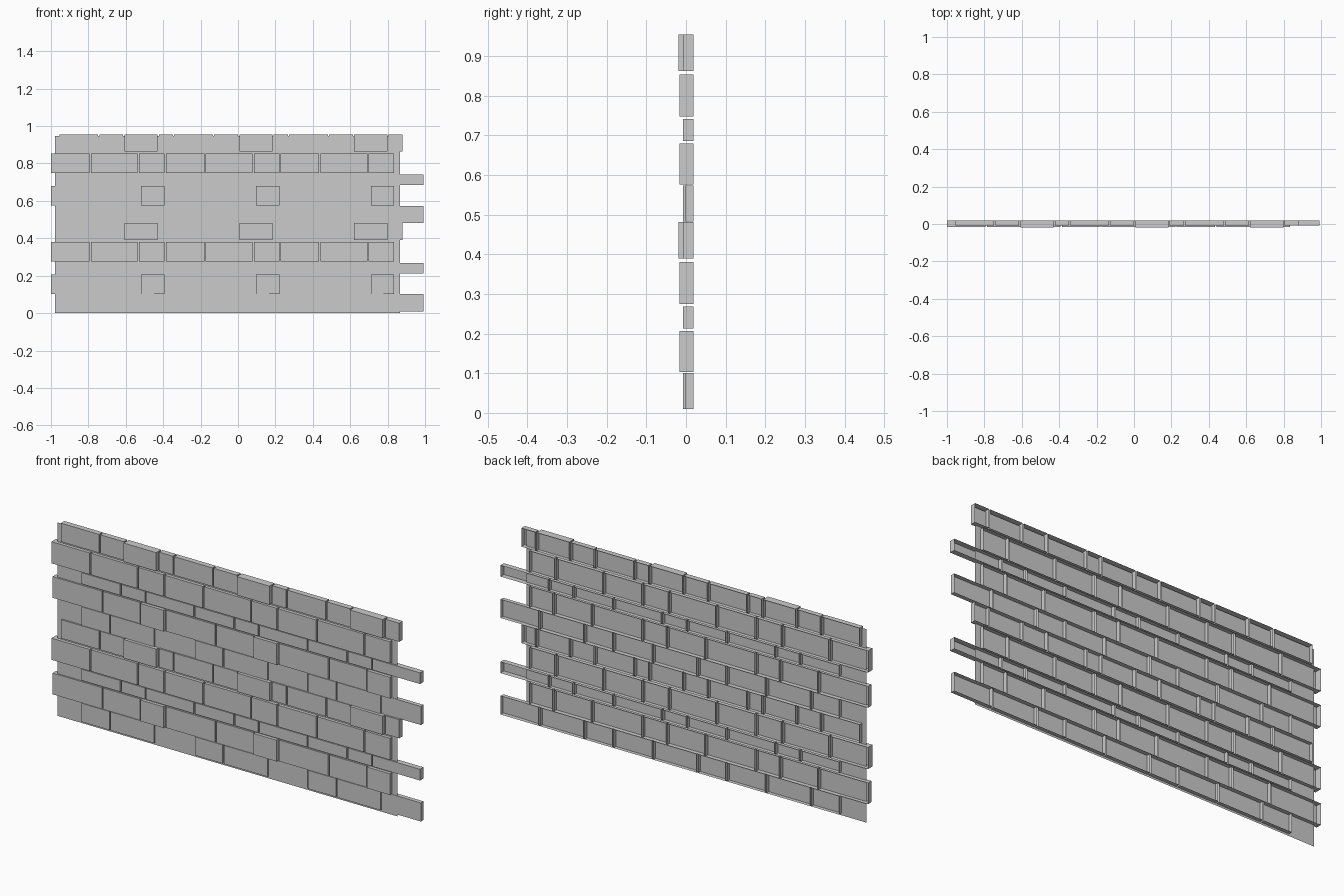
import bpy, bmesh

if "Cube" in bpy.data.objects:
    bpy.data.objects.remove(bpy.data.objects["Cube"])

PX, PZ = 0.614, 0.473      # repeat size of one cladding tile
GAP = 0.007                # joint between neighbouring stones
BACK = 0.019

# name, bottom, top, start x, [(stone width, front y), ...]
ROWS = [
    ("stones_row_1", 0.010, 0.101, -0.849,
     [(0.157, -0.008), (0.243, -0.008), (0.214, -0.002)]),
    ("stones_row_2", 0.103, 0.207, -1.007,
     [(0.274, -0.008), (0.208, -0.008), (0.132, -0.016)]),
    ("stones_row_3", 0.213, 0.268, -0.849,
     [(0.216, -0.008), (0.134, -0.008), (0.264, -0.008)]),
    ("stones_row_4", 0.275, 0.381, -1.007,
     [(0.213, -0.016), (0.258, -0.015), (0.143, -0.016)]),
    ("stones_row_5", 0.390, 0.481, -0.962,
     [(0.214, -0.008), (0.134, -0.008), (0.184, -0.0195), (0.082, -0.008)]),
]


def add_stone(bm, x0, x1, front, z0, z1):
    """Hollow stone shell, open at the back."""
    f = [bm.verts.new((x, front, z)) for x, z in ((x0, z0), (x1, z0), (x1, z1), (x0, z1))]
    b = [bm.verts.new((v.co.x, BACK, v.co.z)) for v in f]
    bm.faces.new(f)
    for i in range(4):
        j = (i + 1) % 4
        bm.faces.new((f[j], f[i], b[i], b[j]))


def make_object(name, bm):
    mesh = bpy.data.meshes.new(name)
    bm.to_mesh(mesh)
    bm.free()
    obj = bpy.data.objects.new(name, mesh)
    bpy.context.collection.objects.link(obj)
    return obj


# Stone courses: one tile's worth of stones, repeated 3 across and 2 up
for name, z0, z1, start, stones in ROWS:
    bm = bmesh.new()
    x = start
    for width, front in stones:
        add_stone(bm, x + GAP, x + width, front, z0, z1)
        x += width
    row = make_object(name, bm)
    for label, count, step in (("across", 3, (PX, 0, 0)), ("up", 2, (0, 0, PZ))):
        mod = row.modifiers.new(label, 'ARRAY')
        mod.count = count
        mod.use_relative_offset = False
        mod.use_constant_offset = True
        mod.constant_offset_displace = step

# Mortar backing sheet
bm = bmesh.new()
bm.faces.new([bm.verts.new((x, 0, z)) for x, z in
              ((-0.978, 0), (0.866, 0), (0.866, 0.948), (-0.978, 0.948))])
make_object("mortar_sheet", bm)
